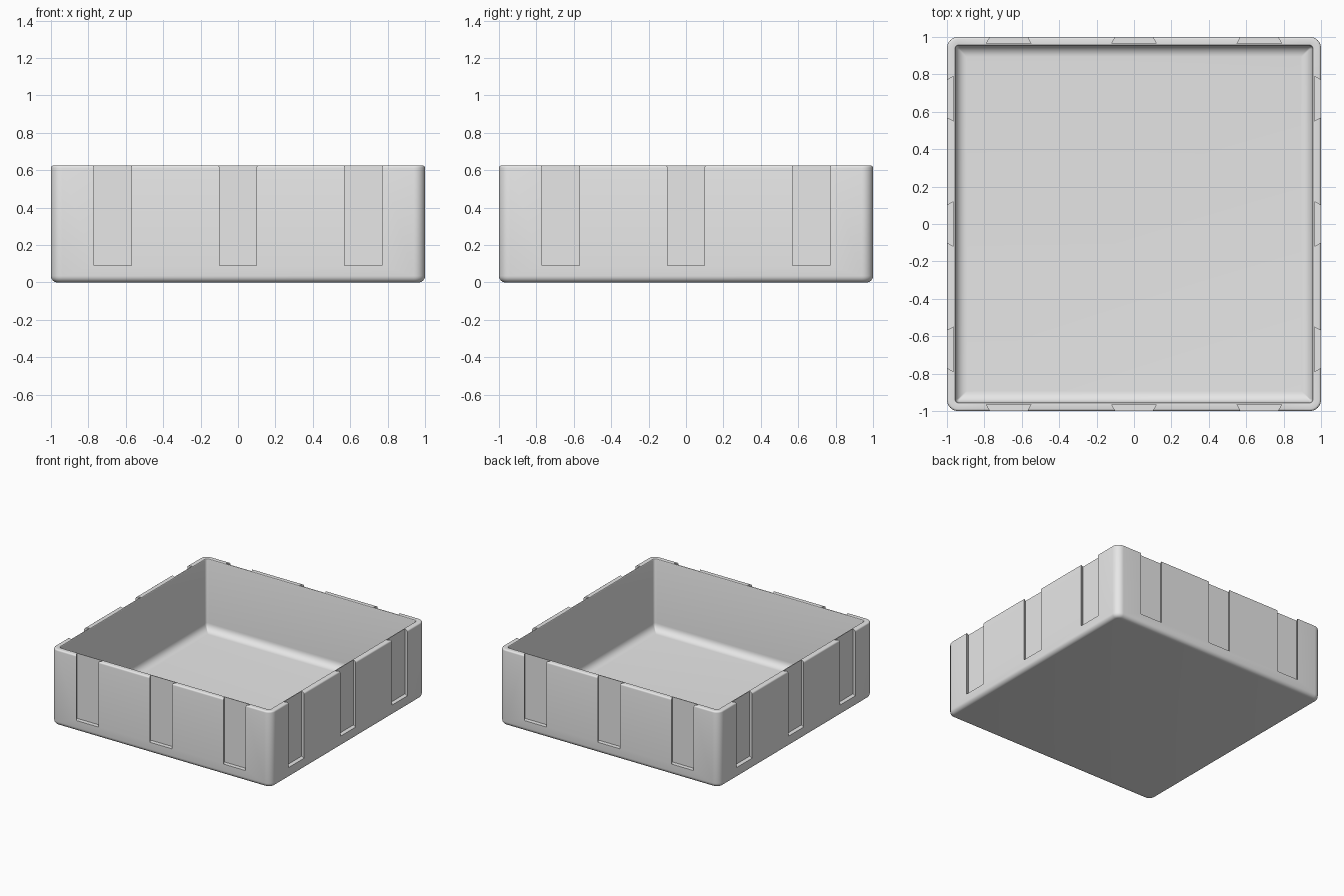
import bpy, bmesh, math

if "Cube" in bpy.data.objects:
    bpy.data.objects.remove(bpy.data.objects["Cube"])

HEIGHT = 0.625
FLOOR = 0.04
INNER = 0.955          # half width of the cavity
SLOT_Z = 0.09          # bottom of the slots
SEG = 8                # segments per corner

grey = bpy.data.materials.new("light_grey")
grey.diffuse_color = (0.8, 0.8, 0.8, 1)
grey.use_nodes = True
grey.node_tree.nodes["Principled BSDF"].inputs["Base Color"].default_value = grey.diffuse_color


def make_object(name, bm):
    bmesh.ops.recalc_face_normals(bm, faces=bm.faces[:])
    mesh = bpy.data.meshes.new(name)
    bm.to_mesh(mesh)
    bm.free()
    mesh.materials.append(grey)
    obj = bpy.data.objects.new(name, mesh)
    bpy.context.collection.objects.link(obj)
    return obj


def rounded_ring(bm, half, radius, z):
    """Square ring of vertices with rounded corners."""
    ring = []
    for quarter in range(4):
        mid = math.radians(45 + 90 * quarter)
        cx = math.copysign(half - radius, math.cos(mid))
        cy = math.copysign(half - radius, math.sin(mid))
        for i in range(SEG + 1):
            a = math.radians(90 * quarter + 90 * i / SEG)
            ring.append(bm.verts.new((cx + radius * math.cos(a),
                                      cy + radius * math.sin(a), z)))
    return ring


def arc(cx, cz, r, start, end, n):
    """Points of a fillet in (half width, height)."""
    for i in range(n + 1):
        a = math.radians(start + (end - start) * i / n)
        yield cx + r * math.cos(a), cz + r * math.sin(a)


# Wall section: outer bottom fillet, rim fillets, cavity floor fillet
outer = list(arc(1 - 0.035, 0.035, 0.035, -90, 0, 6))
outer += list(arc(1 - 0.012, HEIGHT - 0.012, 0.012, 0, 90, 4))
inner = list(arc(INNER + 0.006, HEIGHT - 0.006, 0.006, 90, 180, 3))
inner += list(arc(INNER - 0.06, FLOOR + 0.06, 0.06, 0, -90, 8))

bm = bmesh.new()
rings = [rounded_ring(bm, h, 0.06 - (1 - h), z) for h, z in outer]
rings += [rounded_ring(bm, h, max(0.006, 0.02 - (INNER - h)), z) for h, z in inner]
for a, b in zip(rings, rings[1:]):
    for i in range(len(a)):
        j = (i + 1) % len(a)
        bm.faces.new((a[i], a[j], b[j], b[i]))
bm.faces.new(rings[0])
bm.faces.new(rings[-1])
tray = make_object("tray", bm)

# Dovetail slot cutters, three per side, wider at the back
bm = bmesh.new()
section = [(-0.0835, 1.03), (0.0835, 1.03), (0.119, 0.965), (-0.119, 0.965)]
for side in range(4):
    c, s = math.cos(side * math.pi / 2), math.sin(side * math.pi / 2)
    for offset in (-0.67, 0, 0.67):
        low, high = [[bm.verts.new((c * (u + offset) - s * v, s * (u + offset) + c * v, z))
                      for u, v in section] for z in (SLOT_Z, HEIGHT + 0.1)]
        bm.faces.new(low)
        bm.faces.new(high)
        for i in range(4):
            j = (i + 1) % 4
            bm.faces.new((low[i], low[j], high[j], high[i]))
cutter = make_object("slot_cutter", bm)
cutter.hide_render = True
cutter.hide_set(True)

cut = tray.modifiers.new("dovetail_slots", 'BOOLEAN')
cut.operation = 'DIFFERENCE'
cut.solver = 'EXACT'
cut.object = cutter

# Apply the cut, drop the helper and smooth the fillets
bpy.context.view_layer.objects.active = tray
tray.select_set(True)
bpy.ops.object.modifier_apply(modifier=cut.name)
bpy.data.objects.remove(cutter)
bpy.ops.object.shade_smooth_by_angle(angle=math.radians(30))
